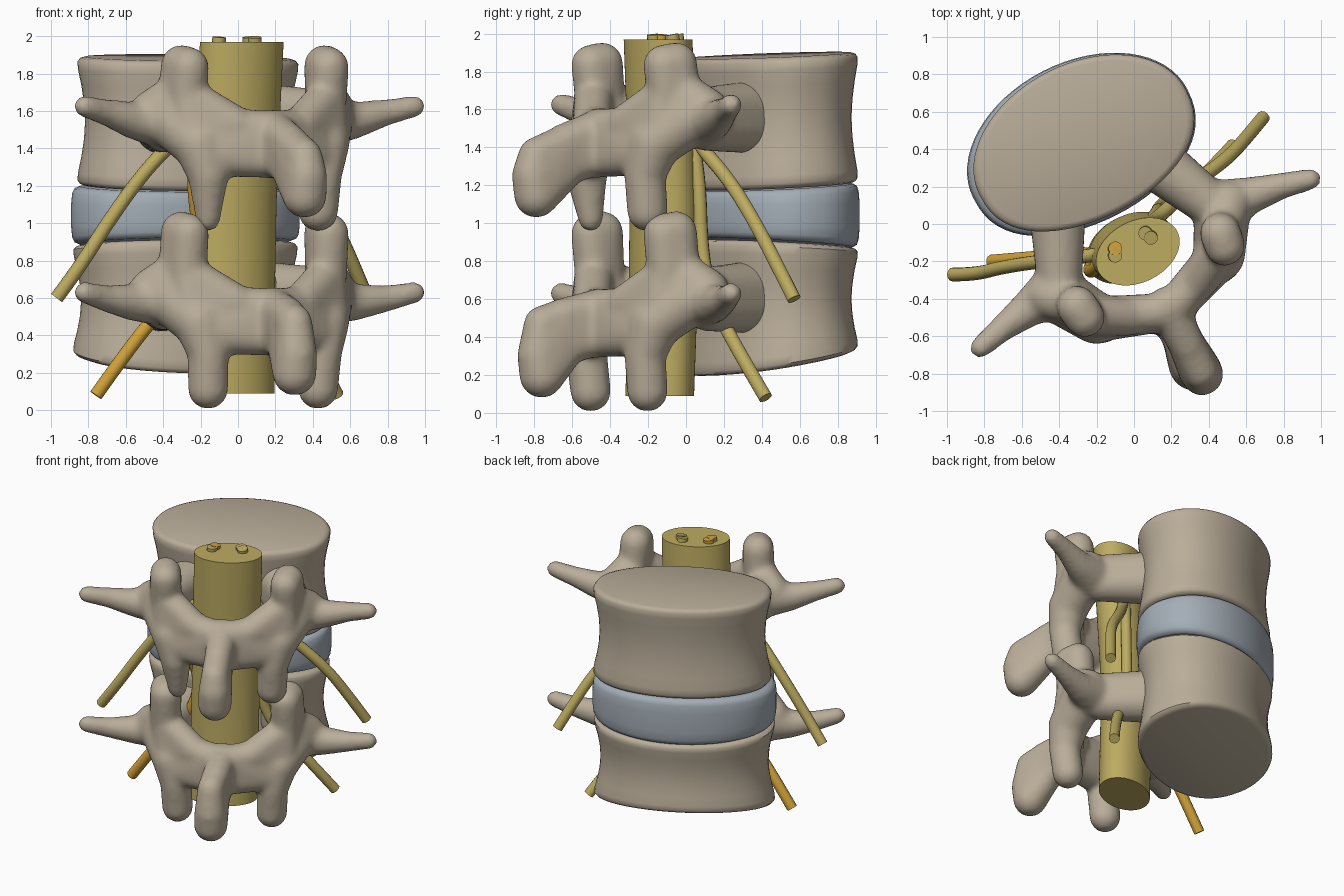
import bpy, bmesh, math
from mathutils import Matrix, Vector

if "Cube" in bpy.data.objects:
    bpy.data.objects.remove(bpy.data.objects["Cube"])

# The bones share one frame: origin at the body centre, turned about z
FRAME = Matrix.Translation((-0.27, 0.44, 0)) @ Matrix.Rotation(math.radians(27), 4, 'Z')


def material(name, r, g, b):
    m = bpy.data.materials.new(name)
    m.use_nodes = True
    m.diffuse_color = (r, g, b, 1)
    m.node_tree.nodes["Principled BSDF"].inputs["Base Color"].default_value = (r, g, b, 1)
    return m


BONE = material("bone", 0.49, 0.42, 0.32)
DISC = material("disc_grey", 0.37, 0.42, 0.47)
GOLD = material("nerve_gold", 0.51, 0.41, 0.12)
AMBER = material("nerve_amber", 0.64, 0.36, 0.04)


def add_object(name, bm, mat):
    bmesh.ops.recalc_face_normals(bm, faces=bm.faces)
    me = bpy.data.meshes.new(name)
    bm.to_mesh(me)
    bm.free()
    me.materials.append(mat)
    ob = bpy.data.objects.new(name, me)
    bpy.context.collection.objects.link(ob)
    ob.matrix_world = FRAME
    bpy.ops.object.select_all(action='DESELECT')
    ob.select_set(True)
    bpy.context.view_layer.objects.active = ob
    bpy.ops.object.shade_smooth_by_angle(angle=math.radians(45))
    return ob


def loft(name, mat, rings, section):
    """Skin through rings; section(ring, angle) gives a point."""
    bm = bmesh.new()
    count = 64
    loops = [[bm.verts.new(section(r, math.tau * i / count)) for i in range(count)]
             for r in rings]
    for low, high in zip(loops, loops[1:]):
        for i in range(count):
            j = (i + 1) % count
            bm.faces.new((low[i], low[j], high[j], high[i]))
    bm.faces.new(loops[0][::-1])
    bm.faces.new(loops[-1])
    return add_object(name, bm, mat)


def kidney(name, mat, rings, size, shift, bottom, top):
    """Drum with a flattened back; bottom and top are (height, slope)."""
    def section(ring, a):
        t, scale = ring
        s = math.sin(a)
        u = 0.62 * size * scale * math.cos(a) + shift
        v = size * scale * (0.42 * s if s > 0 else -0.415 * abs(s) ** 0.82)
        low = bottom[0] + bottom[1] * v
        high = top[0] + top[1] * v
        return (u, v, low + (high - low) * t)
    return loft(name, mat, rings, section)


# Vertebral bodies with raised rims, and the disc between them
half = [(0, 0.93), (0.012, 0.975), (0.04, 1), (0.1, 0.995), (0.22, 0.965), (0.36, 0.94)]
body_rings = half + [(0.5, 0.93)] + [(1 - t, s) for t, s in reversed(half)]
kidney("upper_body", BONE, body_rings, 1.0, -0.005, (1.195, 0.06), (1.885, 0.05))
kidney("lower_body", BONE, body_rings, 1.015, -0.02, (0.27, 0.19), (0.89, -0.06))
half = [(0, 0.93), (0.04, 0.975), (0.12, 0.995), (0.3, 1.005)]
disc_rings = half + [(1 - t, s) for t, s in reversed(half)]
kidney("disc", DISC, disc_rings, 1.03, -0.02, (0.897, -0.07), (1.19, 0.06))


def add_hull(bm, balls):
    """Convex skin around a few balls, each (u, v, z, radius)."""
    part = bmesh.new()
    for u, v, z, r in balls:
        bmesh.ops.create_icosphere(part, subdivisions=3, radius=r,
                                   matrix=Matrix.Translation((u, v, z)))
    res = bmesh.ops.convex_hull(part, input=part.verts)
    inside = [g for g in res["geom_interior"] if isinstance(g, bmesh.types.BMVert)]
    bmesh.ops.delete(part, geom=inside, context='VERTS')
    me = bpy.data.meshes.new("hull")
    part.to_mesh(me)
    part.free()
    bm.from_mesh(me)
    bpy.data.meshes.remove(me)


def add_chain(bm, balls):
    for pair in zip(balls, balls[1:]):
        add_hull(bm, pair)


def arch(name, dz, sup_lift, wing_drop, spine_in, spine_u, spine_lift, facet_right):
    """Pedicles, processes and laminae, fused into one smooth skin."""
    bm = bmesh.new()
    for s, facet in ((-1, facet_right), (1, 0.108)):
        # pedicle, flaring into the body
        add_hull(bm, [(s * 0.27, -0.22, 1.52, 0.155), (s * 0.27, -0.22, 1.6, 0.155),
                      (s * 0.45, -0.6, 1.5, 0.12), (s * 0.45, -0.6, 1.6, 0.12)])
        # transverse process
        add_chain(bm, [(s * 0.48, -0.64, 1.55, 0.15),
                       (s * 0.66, -0.66, 1.55 - wing_drop / 2, 0.1),
                       (s * 0.83, -0.69, 1.59 - wing_drop, 0.072),
                       (s * 0.99, -0.73, 1.625 - wing_drop, 0.058)])
        # superior articular process, with webs to its neighbours
        add_hull(bm, [(s * 0.43, -0.77, 1.845 + sup_lift, 0.11),
                      (s * 0.42, -0.84, 1.835 + sup_lift, 0.108),
                      (s * 0.44, -0.75, 1.68, 0.105), (s * 0.42, -0.82, 1.66, 0.105)])
        add_hull(bm, [(s * 0.44, -0.76, 1.71, 0.1), (s * 0.54, -0.65, 1.59, 0.125),
                      (s * 0.45, -0.75, 1.53, 0.14)])
        add_hull(bm, [(s * 0.41, -0.83, 1.67, 0.105), (s * 0.2, -0.95, 1.53, 0.1),
                      (s * 0.4, -0.84, 1.5, 0.12)])
        # pars and inferior articular process
        add_chain(bm, [(s * 0.46, -0.72, 1.55, 0.15), (s * 0.37, -0.87, 1.42, 0.14),
                       (s * 0.34, -0.91, 1.26, 0.11), (s * 0.33, -0.89, 0.955 + facet, facet)])
        # lamina
        add_hull(bm, [(s * 0.38, -0.86, 1.52, 0.11), (s * 0.34, -0.9, 1.36, 0.11),
                      (0, -1.02, 1.5, 0.1), (0, -1.02, 1.34, 0.1)])
    # spinous process
    tip = -1.4 + spine_in
    add_hull(bm, [(0, -0.99, 1.5, 0.11), (0, -1.02, 1.35, 0.1),
                  (spine_u / 2, -1.22, 1.43 + spine_lift / 2, 0.095),
                  (spine_u / 2, -1.22, 1.29, 0.095)])
    add_hull(bm, [(spine_u / 2, -1.18, 1.44 + spine_lift / 2, 0.095),
                  (spine_u / 2, -1.18, 1.3, 0.095),
                  (spine_u, tip + 0.02, 1.36 + spine_lift, 0.095),
                  (spine_u, tip, 1.25, 0.112), (spine_u, tip + 0.02, 1.145, 0.118)])
    bmesh.ops.translate(bm, verts=bm.verts, vec=Vector((0, 0, dz)))
    ob = add_object(name, bm, BONE)
    remesh = ob.modifiers.new("Fuse", 'REMESH')
    remesh.mode = 'VOXEL'
    remesh.voxel_size = 0.018
    remesh.use_smooth_shade = True
    smooth = ob.modifiers.new("Soften", 'SMOOTH')
    smooth.factor = 0.5
    smooth.iterations = 12


arch("upper_arch", 0, 0, 0, 0, 0, 0, 0.065)
arch("lower_arch", -0.95, 0.06, 0.045, 0.05, -0.035, 0.06, 0.108)


# Spinal cord sheath, an oval column with flat ends
def cord_section(ring, a):
    z, du, dv = ring
    return (-0.008 + du + 0.237 * math.cos(a), -0.655 + dv + 0.164 * math.sin(a), z)


loft("cord", GOLD, [(0.09, -0.04, 0.03), (0.6, -0.03, 0.045), (1.1, -0.02, 0.045),
                    (1.6, -0.01, 0.02), (1.97, 0, 0)], cord_section)


# Nerve roots that run down the cord and leave below each pedicle
def nerve(name, mat, points, radius=0.037):
    cu = bpy.data.curves.new(name, 'CURVE')
    cu.dimensions = '3D'
    cu.bevel_depth = radius
    cu.bevel_resolution = 4
    cu.use_fill_caps = True
    sp = cu.splines.new('NURBS')
    sp.points.add(len(points) - 1)
    for p, co in zip(sp.points, points):
        p.co = (*co, 1)
    sp.order_u = 3
    sp.use_endpoint_u = True
    sp.resolution_u = 8
    cu.materials.append(mat)
    ob = bpy.data.objects.new(name, cu)
    bpy.context.collection.objects.link(ob)


nerve("upper_left_nerve", GOLD, [
    (0.06, -0.05, 1.995), (0.08, 0, 1.6), (0.16, 0.06, 1.42), (0.32, 0.22, 1.24),
    (0.5, 0.35, 1.03), (0.6, 0.46, 0.82), (0.69, 0.57, 0.6)])
nerve("upper_right_nerve", GOLD, [
    (-0.1, -0.17, 1.995), (-0.13, -0.15, 1.6), (-0.3, -0.18, 1.48), (-0.5, -0.2, 1.28),
    (-0.7, -0.23, 1.0), (-0.85, -0.27, 0.76), (-0.97, -0.27, 0.6)])
nerve("lower_left_nerve", GOLD, [
    (0.09, -0.075, 1.995), (0.08, 0, 1.6), (0.13, 0.07, 1.25), (0.13, 0.08, 0.85),
    (0.18, 0.13, 0.62), (0.35, 0.22, 0.42), (0.53, 0.42, 0.08)])
nerve("lower_right_nerve", AMBER, [
    (-0.1, -0.13, 1.995), (-0.13, -0.16, 1.65), (-0.22, -0.25, 1.4), (-0.24, -0.25, 1.2),
    (-0.21, -0.18, 0.98), (-0.24, -0.16, 0.8), (-0.33, -0.16, 0.62), (-0.52, -0.18, 0.42),
    (-0.76, -0.2, 0.08)])
